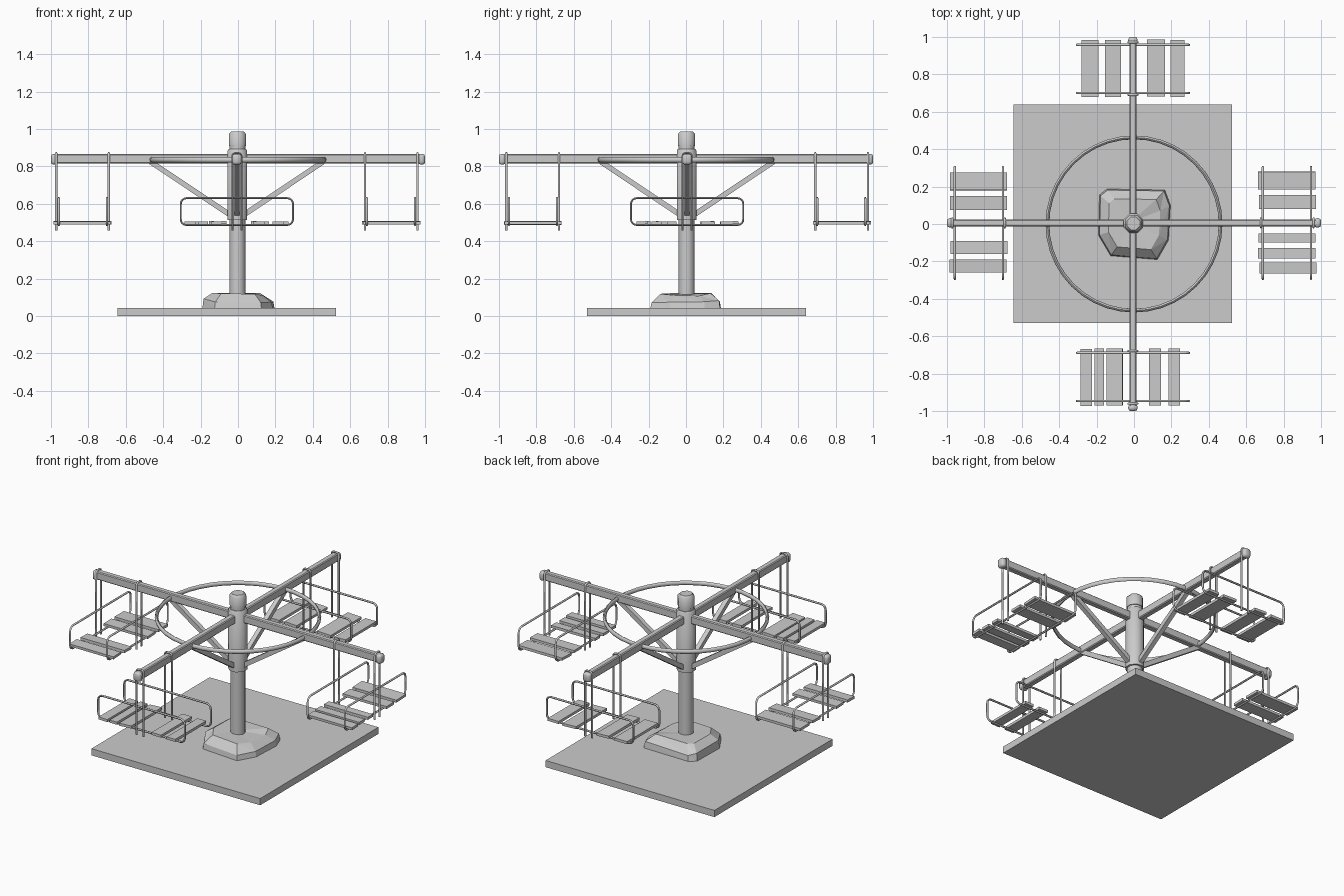
import bpy, bmesh, random
from math import pi, cos, sin, radians
from mathutils import Matrix, Vector

random.seed(4)
if "Cube" in bpy.data.objects:
    bpy.data.objects.remove(bpy.data.objects["Cube"])

grey = bpy.data.materials.new("plain grey")
grey.use_nodes = True
grey.diffuse_color = (0.6, 0.6, 0.6, 1)
grey.node_tree.nodes["Principled BSDF"].inputs["Base Color"].default_value = (0.6, 0.6, 0.6, 1)

HUB = Vector((-0.006, 0.006, 0))


def finish(name, mesh, matrix=Matrix(), smooth=None):
    obj = bpy.data.objects.new(name, mesh)
    bpy.context.collection.objects.link(obj)
    mesh.materials.clear()
    mesh.materials.append(grey)
    obj.matrix_world = matrix
    if smooth:
        bpy.ops.object.select_all(action="DESELECT")
        obj.select_set(True)
        bpy.context.view_layer.objects.active = obj
        bpy.ops.object.shade_smooth_by_angle(angle=radians(smooth))
    return obj


def from_bmesh(name, bm, matrix=Matrix(), smooth=None):
    bmesh.ops.recalc_face_normals(bm, faces=bm.faces)
    mesh = bpy.data.meshes.new(name)
    bm.to_mesh(mesh)
    bm.free()
    return finish(name, mesh, matrix, smooth)


def box(name, center, size, matrix=Matrix(), bevel=0, segments=1, smooth=None, turn=Matrix()):
    bm = bmesh.new()
    bmesh.ops.create_cube(bm, size=1, matrix=Matrix.Translation(center) @ turn @ Matrix.Diagonal((*size, 1)))
    if bevel:
        bmesh.ops.bevel(bm, geom=bm.edges[:], offset=bevel, segments=segments, affect="EDGES", profile=0.5)
    return from_bmesh(name, bm, matrix, smooth)


def tube(name, points, radius, matrix=Matrix(), closed=False):
    curve = bpy.data.curves.new(name, "CURVE")
    curve.dimensions = "3D"
    curve.bevel_depth = radius
    curve.bevel_resolution = 1
    curve.use_fill_caps = True
    spline = curve.splines.new("POLY")
    spline.points.add(len(points) - 1)
    for p, co in zip(spline.points, points):
        p.co = (*co, 1)
    spline.use_cyclic_u = closed
    temp = bpy.data.objects.new("path", curve)
    bpy.context.collection.objects.link(temp)
    graph = bpy.context.evaluated_depsgraph_get()
    mesh = bpy.data.meshes.new_from_object(temp.evaluated_get(graph))
    bpy.data.objects.remove(temp)
    return finish(name, mesh, matrix, 60)


def lathe(name, profile, sides, matrix=Matrix(), smooth=47):
    """Turn (radius, height) points around z; radius is measured to the flats."""
    bm = bmesh.new()
    rings = []
    for r, z in profile:
        r /= cos(pi / sides)
        rings.append([bm.verts.new((r * cos((i + .5) * 2 * pi / sides), r * sin((i + .5) * 2 * pi / sides), z))
                      for i in range(sides)])
    for a, b in zip(rings, rings[1:]):
        for i in range(sides):
            j = (i + 1) % sides
            bm.faces.new((a[i], a[j], b[j], b[i]))
    bm.faces.new(rings[0][::-1])
    bm.faces.new(rings[-1])
    return from_bmesh(name, bm, matrix, smooth)


def arc(x, y, z, r, start, steps=4):
    """Quarter circle in the yz plane."""
    return [(x, y + r * cos(start + pi / 2 * k / steps), z + r * sin(start + pi / 2 * k / steps))
            for k in range(steps + 1)]


# Ground slab
box("ground_slab", (-0.06, 0.055, 0.021), (1.17, 1.17, 0.042))

# Faceted rock around the foot of the post
outline = [(-.185, .155), (-.145, .187), (.165, .182), (.195, .1),
           (.185, -.085), (.125, -.19), (-.125, -.17), (-.19, -.06)]
bm = bmesh.new()
layers = []
for scale, height, jitter in ((1, .042, 0), (.97, .082, .012), (.72, .115, .012)):
    layers.append([bm.verts.new((x * scale, y * scale, height + random.uniform(-jitter, jitter)))
                   for x, y in outline])
for low, high in zip(layers, layers[1:]):
    for i in range(8):
        j = (i + 1) % 8
        bm.faces.new((low[i], low[j], high[j]))
        bm.faces.new((low[i], high[j], high[i]))
peak = bm.verts.new((-.02, .01, .118))
for i in range(8):
    bm.faces.new((layers[-1][i], layers[-1][(i + 1) % 8], peak))
bm.faces.new(layers[0][::-1])
from_bmesh("foot_rock", bm)

# Post, turning sleeve and cap
center = Matrix.Translation((HUB.x / 2, HUB.y / 2, 0))
lathe("post", [(.042, .04), (.042, .92)], 12, center)
lathe("sleeve", [(.052, .513), (.052, .885), (.046, .893)], 8, center)
lathe("post_cap", [(.046, .91), (.046, .972), (.034, .987)], 8, center)

# Hoop tying the arms together
bm = bmesh.new()
hoop = []
for i in range(40):
    a = 2 * pi * i / 40
    hoop.append([bm.verts.new(((.463 + .01 * cos(b)) * cos(a), (.463 + .01 * cos(b)) * sin(a), .835 + .014 * sin(b)))
                 for b in [k * pi / 4 for k in range(8)]])
for i in range(40):
    for k in range(8):
        m = (k + 1) % 8
        n = hoop[(i + 1) % 40]
        bm.faces.new((hoop[i][k], n[k], n[m], hoop[i][m]))
from_bmesh("hoop", bm, smooth=50)

# Plank layouts per seat: (position along the rails, width)
sides = {
    "left": [(.226, .095), (.111, .075), (-.081, .05), (-.163, .055), (-.241, .06)],
    "back": [(.229, .09), (.106, .085), (-.123, .095), (-.238, .075)],
    "right": [(-.222, .095), (-.106, .075), (.131, .07), (.231, .07)],
    "front": [(-.249, .06), (-.179, .05), (-.097, .085), (.119, .065), (.221, .06)],
}

# Four arms, each built pointing along +x and turned into place
for n, (side, planks) in enumerate(sides.items()):
    turn = Matrix.Rotation(n * pi / 2, 4, "Z")
    place = Matrix.Translation(HUB) @ turn
    tip = 1 - HUB.dot(turn @ Vector((1, 0, 0)))
    box(f"{side}_arm", (tip / 2 - .01, 0, .84), (tip - .02, .037, .05), place, .005)
    box(f"{side}_arm_tip", (tip - .018, 0, .838), (.036, .05, .058), place, .014, 2, 50)

    # Diagonal strut under the arm
    a, b = Vector((.035, 0, .54)), Vector((.462, 0, .825))
    slope = (b - a).to_track_quat("X", "Z").to_matrix().to_4x4()
    box(f"{side}_strut", (a + b) / 2, ((b - a).length, .028, .028), place, turn=slope)

    for where, rail_x, rod_x in (("inner", .695, .685), ("outer", .952, .966)):
        # Rounded rail loop
        h, low, high, r = .3, .487, .63, .03
        loop = (arc(rail_x, h - r, high - r, r, 0) + arc(rail_x, r - h, high - r, r, pi / 2)
                + arc(rail_x, r - h, low + r, r, pi) + arc(rail_x, h - r, low + r, r, 3 * pi / 2))
        tube(f"{side}_{where}_rail", loop, .006, place, True)
        # Hanger rod bent over the arm
        w, top, r = .024, .871, .015
        rod = ([(rod_x, w, .458)] + arc(rod_x, w - r, top - r, r, 0)
               + arc(rod_x, r - w, top - r, r, pi / 2) + [(rod_x, -w, .458)])
        tube(f"{side}_{where}_hanger", rod, .006, place)

    # Seat planks, slightly uneven
    for i, (pos, width) in enumerate(planks):
        tilt = Matrix.Rotation(radians(random.uniform(-3, 3)), 4, "X")
        box(f"{side}_plank_{i + 1}", (.826 + random.uniform(-.004, .004), pos, .498),
            (.305, width, .016), place, turn=tilt)
